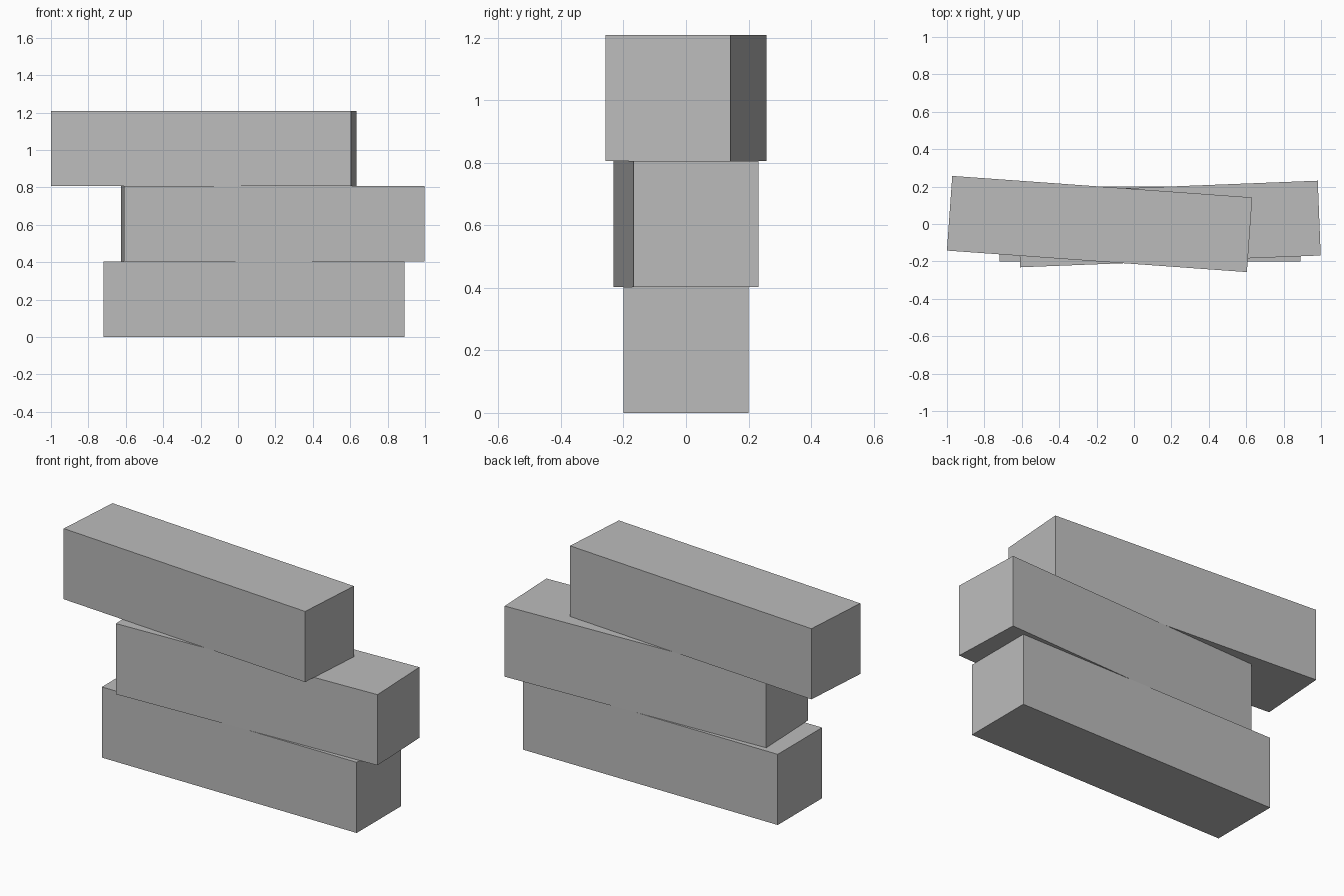
import bpy, math

if "Cube" in bpy.data.objects:
    bpy.data.objects.remove(bpy.data.objects["Cube"], do_unlink=True)

# Single flat grey
grey = bpy.data.materials.new("plain_grey")
grey.use_nodes = True
colour = (0.5, 0.5, 0.5, 1)
grey.diffuse_color = colour
bsdf = next(n for n in grey.node_tree.nodes if n.type == "BSDF_PRINCIPLED")
bsdf.inputs["Base Color"].default_value = colour

LENGTH, THICK = 1.608, 0.403


def beam(name, level, x, degrees):
    """One square beam, resting on the level below and turned about z."""
    bpy.ops.mesh.primitive_cube_add(
        size=1, location=(x, 0, (level + 0.5) * THICK),
        rotation=(0, 0, math.radians(degrees)))
    ob = bpy.context.object
    ob.name = name
    ob.scale = (LENGTH, 0.4, THICK)
    ob.data.materials.append(grey)


# Loosely stacked beams
beam("bottom_beam", 0, 0.085, 0)
beam("middle_beam", 1, 0.187, 2.25)
beam("top_beam", 2, -0.184, -4.1)
